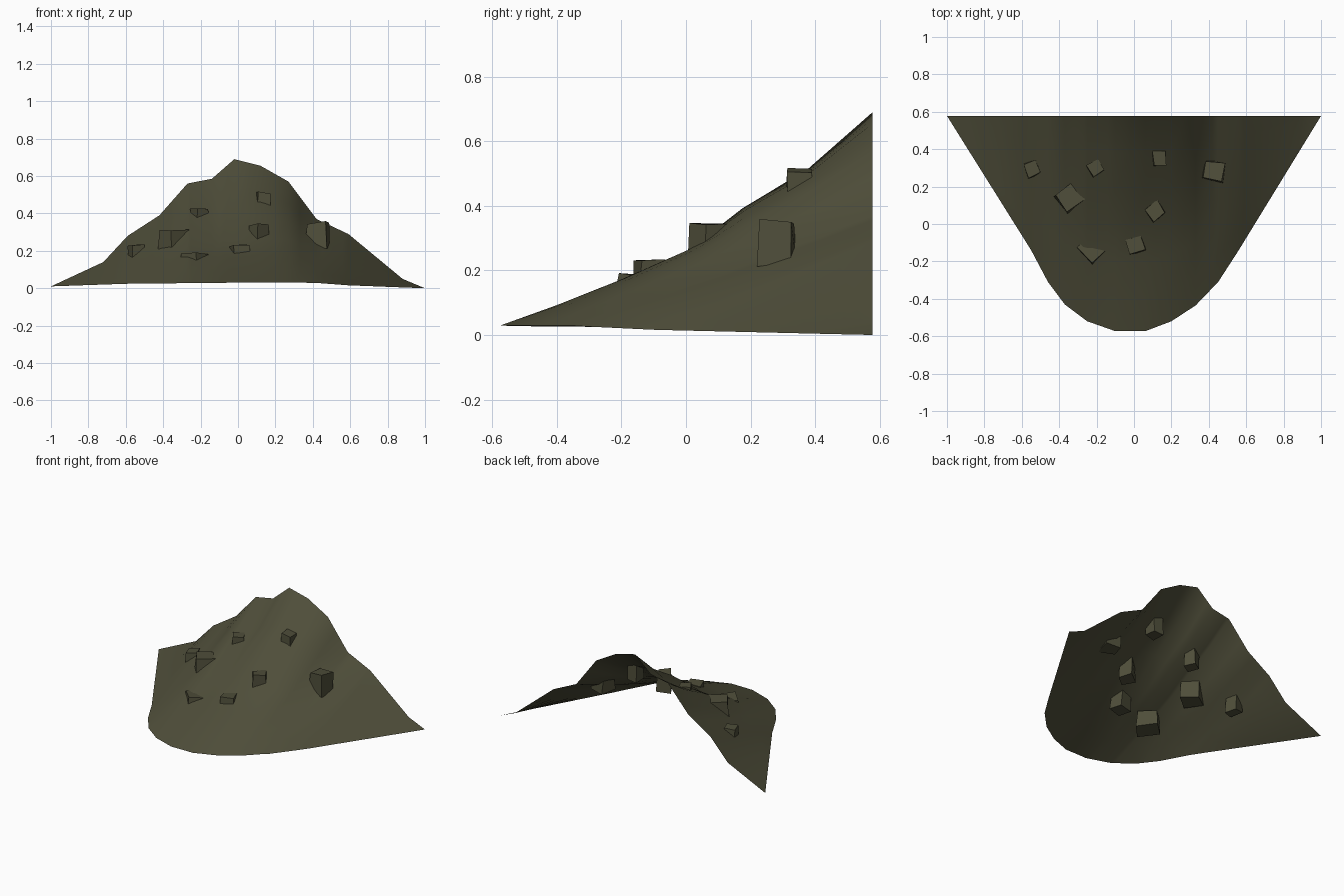
import bpy, bmesh, math, random
from mathutils import Vector, Matrix

if "Cube" in bpy.data.objects:
    bpy.data.objects.remove(bpy.data.objects["Cube"])

random.seed(4)
mat = bpy.data.materials.new("dark olive earth")
mat.diffuse_color = (0.078, 0.076, 0.042, 1)
mat.use_nodes = True
mat.node_tree.nodes["Principled BSDF"].inputs["Base Color"].default_value = mat.diffuse_color
BACK = 0.578

# profiles: rear skyline (x, z), front outline in plan (x, y), outline height (x, z)
SKY = [(-1, .01), (-.72, .14), (-.59, .28), (-.42, .39), (-.27, .56), (-.14, .585), (-.02, .69),
       (.12, .655), (.27, .57), (.42, .37), (.59, .29), (.88, .05), (1, 0)]
RIM = [(-1, BACK), (-.55, -.14), (-.46, -.31), (-.37, -.43), (-.25, -.52), (-.1, -.573), (.06, -.573),
       (.2, -.52), (.33, -.435), (.45, -.31), (.56, -.14), (1, BACK)]
BASE = [(-1, .01), (-.6, .024), (0, .03), (.4, .03), (.6, .015), (1, 0)]
# rise of the middle of the slope from front to back
RISE = [(0, 0), (.15, .09), (.32, .205), (.5, .34), (.65, .545), (.826, .73), (1, 1)]


def lerp(table, x):
    for (x0, y0), (x1, y1) in zip(table, table[1:]):
        if x <= x1:
            return y0 + (y1 - y0) * (x - x0) / (x1 - x0)
    return table[-1][1]


def finish(bm, name, angle):
    me = bpy.data.meshes.new(name)
    bm.to_mesh(me)
    bm.free()
    me.materials.append(mat)
    ob = bpy.data.objects.new(name, me)
    bpy.context.collection.objects.link(ob)
    bpy.ops.object.select_all(action='DESELECT')
    ob.select_set(True)
    bpy.context.view_layer.objects.active = ob
    bpy.ops.object.shade_smooth_by_angle(angle=math.radians(angle))


# mound: open sheet, one column of points per x
bm = bmesh.new()
xs = sorted({x for x, _ in SKY + RIM})
cols = []
for x in xs:
    yf, zf, zb = lerp(RIM, x), lerp(BASE, x), lerp(SKY, x)
    col = []
    for t, _ in RISE:
        f = t + (lerp(RISE, t) - t) * max(0, 1 - abs(x) / .5)
        col.append(bm.verts.new((x, yf + (BACK - yf) * t, zf + (zb - zf) * f)))
    cols.append(col)
for a, b in zip(cols, cols[1:]):
    for i in range(len(RISE) - 1):
        bm.faces.new((a[i], b[i], b[i + 1], a[i + 1]))
bmesh.ops.remove_doubles(bm, verts=bm.verts, dist=.0005)
finish(bm, "earth_mound", 80)


# rocks: tapered, slightly irregular blocks half sunk in the slope
def rock(i, loc, size, turn):
    bm = bmesh.new()
    bmesh.ops.create_cube(bm, size=1)
    for v in bm.verts:
        k = .9 if v.co.z > 0 else 1.0
        v.co.x *= k
        v.co.y *= k
        v.co += Vector([random.uniform(-.07, .07) for _ in range(3)])
    m = Matrix.Translation(loc) @ Matrix.Rotation(math.radians(turn), 4, 'Z') @ Matrix.Diagonal((*size, 1))
    bm.transform(m)
    finish(bm, f"rock_{i}", 60)


ROCKS = [((-.545, .295, .18), (.07, .08, .10), 20),
         ((-.345, .14, .255), (.13, .12, .12), 35),
         ((-.205, .30, .375), (.075, .08, .11), 30),
         ((.135, .35, .455), (.07, .085, .11), 5),
         ((.43, .285, .285), (.11, .10, .13), -12),
         ((.115, .07, .28), (.09, .09, .12), 35),
         ((-.22, -.135, .13), (.13, .13, .11), 42),
         ((.01, -.115, .175), (.09, .085, .11), 15)]
for i, r in enumerate(ROCKS, 1):
    rock(i, *r)
